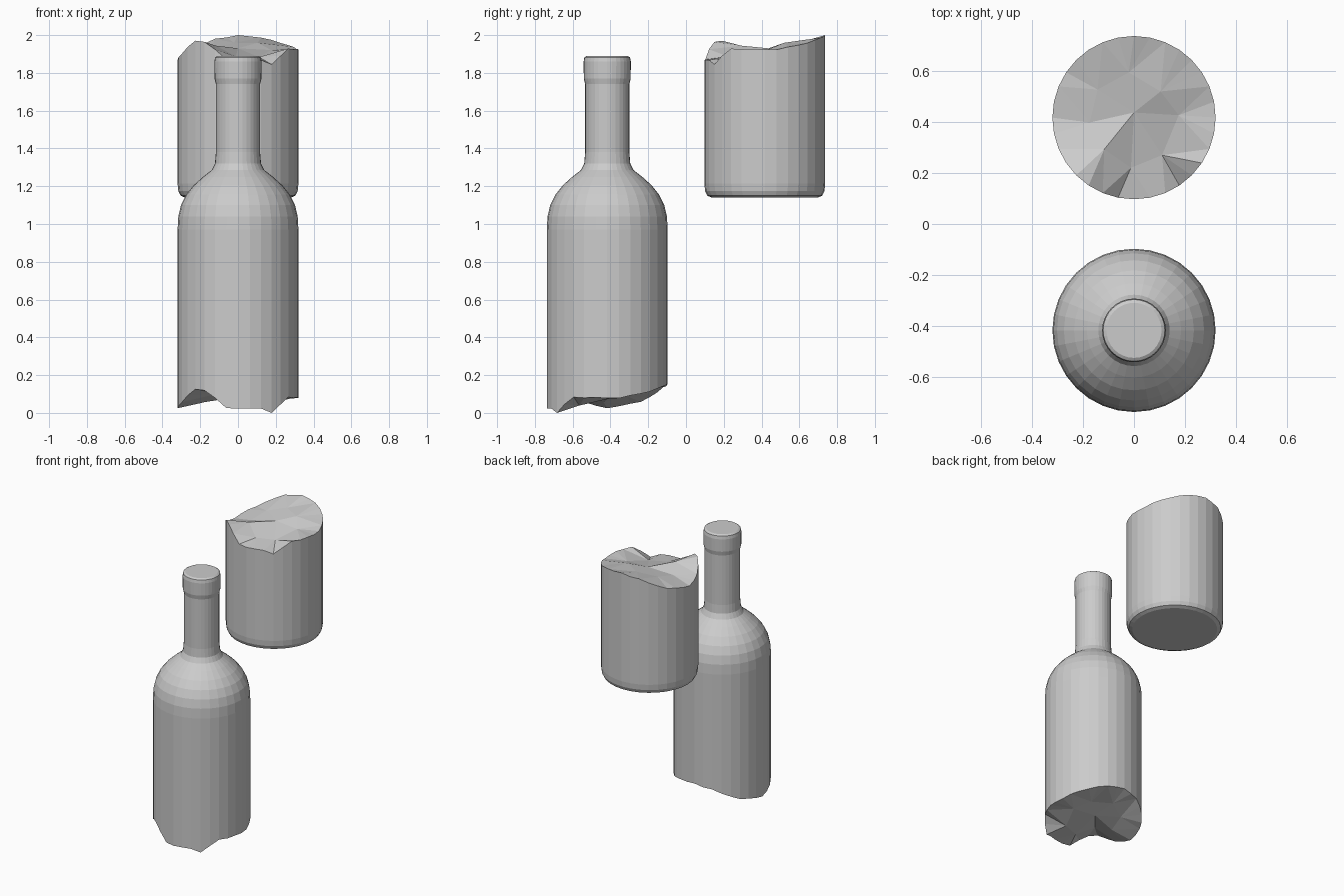
import bpy, bmesh, math, random

if "Cube" in bpy.data.objects:
    bpy.data.objects.remove(bpy.data.objects["Cube"])

SEG = 32
R = 0.32
random.seed(4)

# Height of the broken rim against angle in degrees (-90 is the front)
RIM = [(-180, .03), (-165, .05), (-150, .075), (-130, .135), (-115, .085),
       (-101, .03), (-90, .025), (-68, .02), (-56.25, 0), (-45, .04),
       (-30, .09), (-10, .08), (15, .085), (40, .115), (65, .14), (90, .155),
       (112, .13), (135, .08), (155, .05), (180, .03)]


def rim_height(deg):
    deg = (deg + 180) % 360 - 180
    for (a, ha), (b, hb) in zip(RIM, RIM[1:]):
        if a <= deg <= b:
            return ha + (hb - ha) * (deg - a) / (b - a)


# Shared jagged fracture: rim ring, irregular inner ring of 8, centre point
rim = []
for i in range(SEG):
    deg = 360 * i / SEG
    jag = random.uniform(-.008, .008) if 0 < rim_height(deg) < .14 else 0
    rim.append((R * math.cos(math.radians(deg)), R * math.sin(math.radians(deg)),
                rim_height(deg) + jag))
inner = []
for j in range(8):
    deg = 45 * j + random.uniform(-9, 9)
    r = random.uniform(.14, .21)
    h = .55 * rim_height(deg) + .45 * .085 + random.uniform(-.012, .012)
    inner.append((r * math.cos(math.radians(deg)), r * math.sin(math.radians(deg)), h))
centre = (0, .02, .085)


def broken_piece(name, y, lift, profile):
    """Lathe a solid from the fracture along (radius, z) rings to a flat cap."""
    bm = bmesh.new()

    def add(p):
        return bm.verts.new((p[0], p[1] + y, p[2] + lift))

    edge = [add(p) for p in rim]
    mid = [add(p) for p in inner]
    core = add(centre)
    # fracture surface
    for j in range(8):
        k = (j + 1) % 8
        for d in range(-2, 2):
            bm.faces.new((mid[j], edge[(4*j + d) % SEG], edge[(4*j + d + 1) % SEG]))
        bm.faces.new((mid[j], edge[(4*j + 2) % SEG], mid[k]))
        bm.faces.new((mid[j], mid[k], core))
    # outer wall
    prev = edge
    for r, z in profile:
        ring = [bm.verts.new((r * math.cos(math.tau * i / SEG),
                              r * math.sin(math.tau * i / SEG) + y, z))
                for i in range(SEG)]
        for i in range(SEG):
            n = (i + 1) % SEG
            bm.faces.new((prev[i], prev[n], ring[n], ring[i]))
        prev = ring
    bm.faces.new(prev)
    bmesh.ops.recalc_face_normals(bm, faces=bm.faces[:])
    mesh = bpy.data.meshes.new(name)
    bm.to_mesh(mesh)
    bm.free()
    obj = bpy.data.objects.new(name, mesh)
    bpy.context.collection.objects.link(obj)
    return obj


# Upper part: body, rounded shoulder, neck and lip
broken_piece("bottle_upper", -.417, 0, [
    (.32, .97), (.316, 1.04), (.302, 1.10), (.275, 1.155), (.235, 1.205),
    (.185, 1.25), (.14, 1.285), (.122, 1.32), (.117, 1.38), (.117, 1.74),
    (.124, 1.77), (.125, 1.86), (.121, 1.882), (.108, 1.89)])

# Lower part: broken-off base with a rounded bottom edge
broken_piece("bottle_base", .417, 1.845, [
    (.32, 1.215), (.316, 1.175), (.304, 1.15), (.28, 1.14)])
